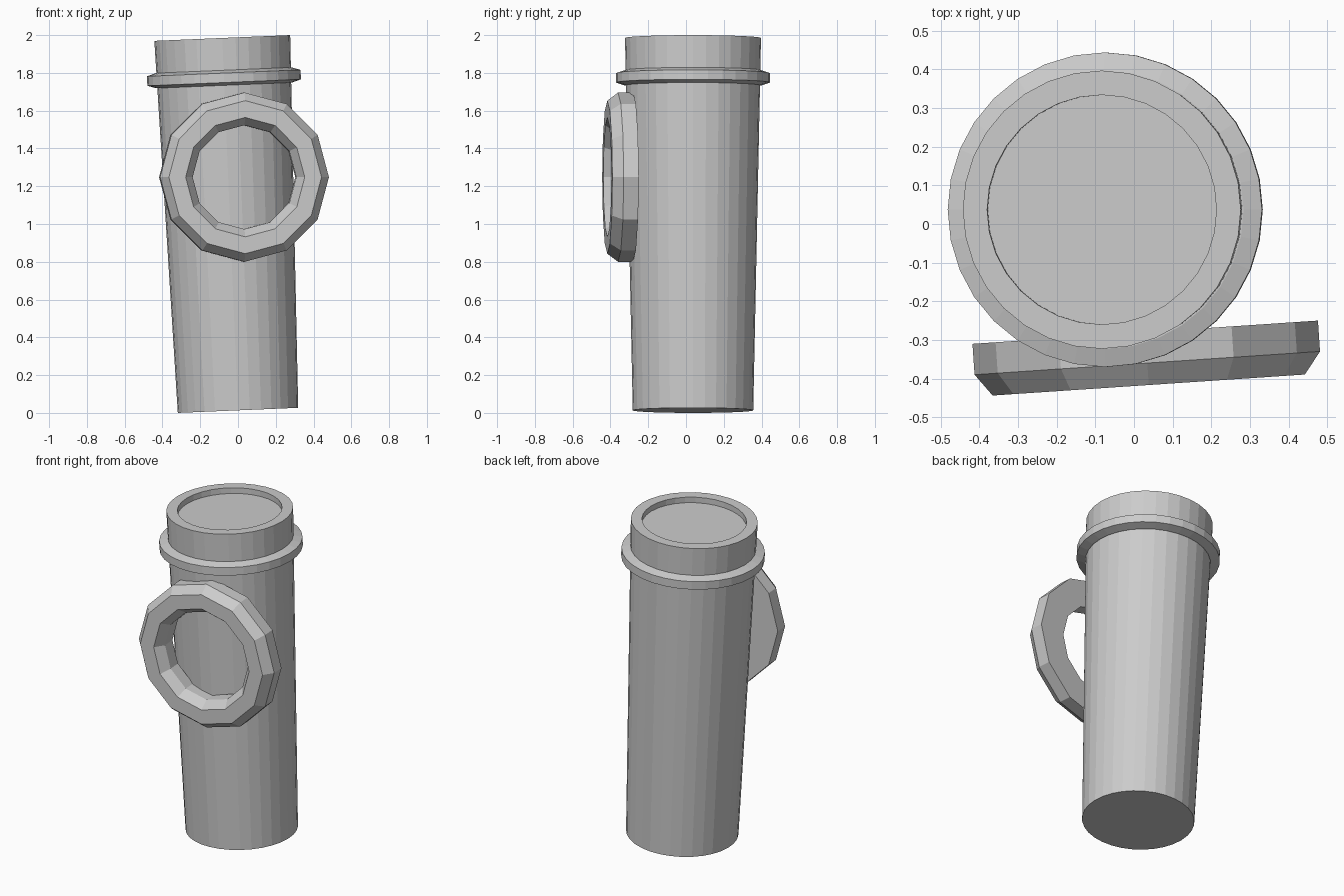
import bpy, bmesh, math
from mathutils import Matrix, Vector

if "Cube" in bpy.data.objects:
    bpy.data.objects.remove(bpy.data.objects["Cube"])

def revolve(name, profile, sides, matrix, closed=False):
    """Spin an (r, h) profile about local z; open profiles get flat end caps."""
    bm = bmesh.new()
    loops = [[bm.verts.new((r * math.cos(2 * math.pi * i / sides),
                            r * math.sin(2 * math.pi * i / sides), h))
              for i in range(sides)] for r, h in profile]
    pairs = list(zip(loops, loops[1:]))
    if closed:
        pairs.append((loops[-1], loops[0]))
    for a, b in pairs:
        for i in range(sides):
            j = (i + 1) % sides
            bm.faces.new((a[i], a[j], b[j], b[i]))
    if not closed:
        bm.faces.new(loops[0][::-1])
        bm.faces.new(loops[-1])
    bmesh.ops.recalc_face_normals(bm, faces=bm.faces[:])
    mesh = bpy.data.meshes.new(name)
    bm.to_mesh(mesh)
    bm.free()
    ob = bpy.data.objects.new(name, mesh)
    bpy.context.collection.objects.link(ob)
    ob.matrix_world = matrix
    return ob

# Leaning axis shared by the tube and its collar
lean = Matrix.Translation((0, 0.037, 0.0135)) @ Matrix.Rotation(math.radians(-2.42), 4, 'Y')

# Tapered tube with a shallow recess in the top
revolve("tube_body", [(0.319, 0), (0.36, 1.973), (0.297, 1.973), (0.297, 1.938)], 32, lean)

# Bevelled collar near the top
revolve("collar", [(0.345, 1.722), (0.36, 1.722), (0.407, 1.737), (0.407, 1.787),
                   (0.36, 1.802), (0.345, 1.802)], 32, lean, closed=True)

# Twelve-sided ring on the front, facing forward and turned slightly
face = (Matrix.Translation((0.029, -0.28, 1.248)) @ Matrix.Rotation(math.radians(3.85), 4, 'Z')
        @ Matrix.Rotation(math.radians(90), 4, 'X'))
revolve("front_ring", [(0.448, 0), (0.448, 0.08), (0.405, 0.137), (0.316, 0.137),
                       (0.275, 0.08), (0.275, 0)], 12, face, closed=True)
